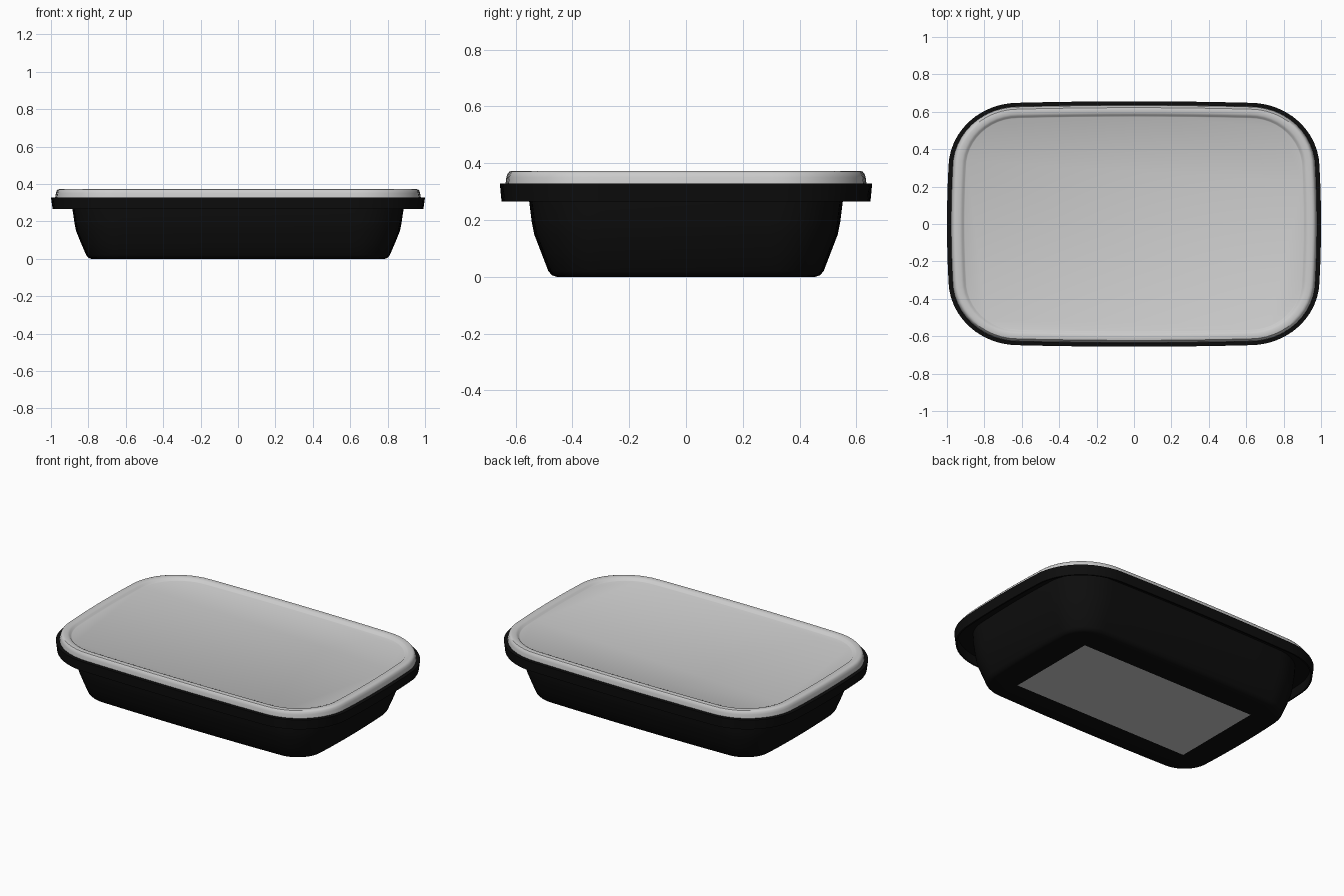
import bpy, bmesh, math

if "Cube" in bpy.data.objects:
    bpy.data.objects.remove(bpy.data.objects["Cube"])

CX, CY = 0.62, 0.30      # shared corner centres of every outline
ARC, SIDE = 12, 8        # segments per corner / per straight side


def outline(hx, hy, z, bow):
    """Rounded rectangle with slightly bowed sides."""
    rx, ry = hx - bow - CX, hy - bow - CY
    pts = []
    corners = [(1, 1), (-1, 1), (-1, -1), (1, -1)]
    for q, (sx, sy) in enumerate(corners):
        for i in range(ARC + 1):
            a = (q + i / ARC) * math.pi / 2
            pts.append((sx * CX + rx * math.cos(a), sy * CY + ry * math.sin(a), z))
        x0, y0, _ = pts[-1]
        nx, ny = corners[(q + 1) % 4]
        a = (q + 1) * math.pi / 2
        x1, y1 = nx * CX + rx * math.cos(a), ny * CY + ry * math.sin(a)
        for i in range(1, SIDE):
            t = i / SIDE
            b = bow * 4 * t * (1 - t)
            pts.append((x0 + (x1 - x0) * t + b * math.cos(a),
                        y0 + (y1 - y0) * t + b * math.sin(a), z))
    return pts


def loft(name, profile, cap=False, color=None):
    """Skin a list of (half x, half y, z) outlines."""
    bm = bmesh.new()
    rings = []
    for hx, hy, z in profile:
        bow = 0.008 if hx > CX + 0.05 else 0
        rings.append([bm.verts.new(p) for p in outline(hx, hy, z, bow)])
    n = len(rings[0])
    for a, b in zip(rings, rings[1:]):
        for i in range(n):
            j = (i + 1) % n
            bm.faces.new((a[i], a[j], b[j], b[i]))
    if cap:
        bm.faces.new(rings[-1])
    bmesh.ops.remove_doubles(bm, verts=bm.verts, dist=1e-5)
    bmesh.ops.recalc_face_normals(bm, faces=bm.faces)
    me = bpy.data.meshes.new(name)
    bm.to_mesh(me)
    bm.free()
    ob = bpy.data.objects.new(name, me)
    bpy.context.collection.objects.link(ob)
    if color:
        mat = bpy.data.materials.new(name + "_color")
        mat.diffuse_color = color
        mat.use_nodes = True
        mat.node_tree.nodes["Principled BSDF"].inputs["Base Color"].default_value = mat.diffuse_color
        me.materials.append(mat)
    bpy.ops.object.select_all(action='DESELECT')
    bpy.context.view_layer.objects.active = ob
    ob.select_set(True)
    bpy.ops.object.shade_smooth_by_angle(angle=math.radians(35))
    return ob


# Tray: base ring, sloped wall, flange and turned-down skirt
loft("tray", [
    (CX, CY, 0.0), (0.785, 0.455, 0.0), (0.80, 0.472, 0.005),
    (0.812, 0.485, 0.02), (0.84, 0.51, 0.085), (0.866, 0.535, 0.15),
    (0.874, 0.543, 0.19), (0.886, 0.553, 0.27), (0.89, 0.556, 0.322),
    (0.978, 0.637, 0.322), (0.982, 0.641, 0.266), (0.991, 0.650, 0.266),
    (1.0, 0.656, 0.328), (0.95, 0.61, 0.330),
], color=(0.004, 0.004, 0.004, 1))

# Lid: outer bead, rounded lip and recessed centre panel
loft("lid", [
    (0.978, 0.636, 0.326), (0.974, 0.633, 0.350), (0.970, 0.629, 0.363),
    (0.962, 0.622, 0.371), (0.952, 0.613, 0.373), (0.930, 0.594, 0.372),
    (0.918, 0.584, 0.367), (0.910, 0.577, 0.358), (0.905, 0.573, 0.356),
], cap=True)

# Grey rectangle in the middle of the underside
me = bpy.data.meshes.new("base_panel")
me.from_pydata([(-CX, -CY, 0), (-CX, CY, 0), (CX, CY, 0), (CX, -CY, 0)],
               [], [(0, 1, 2, 3)])
bpy.context.collection.objects.link(bpy.data.objects.new("base_panel", me))
